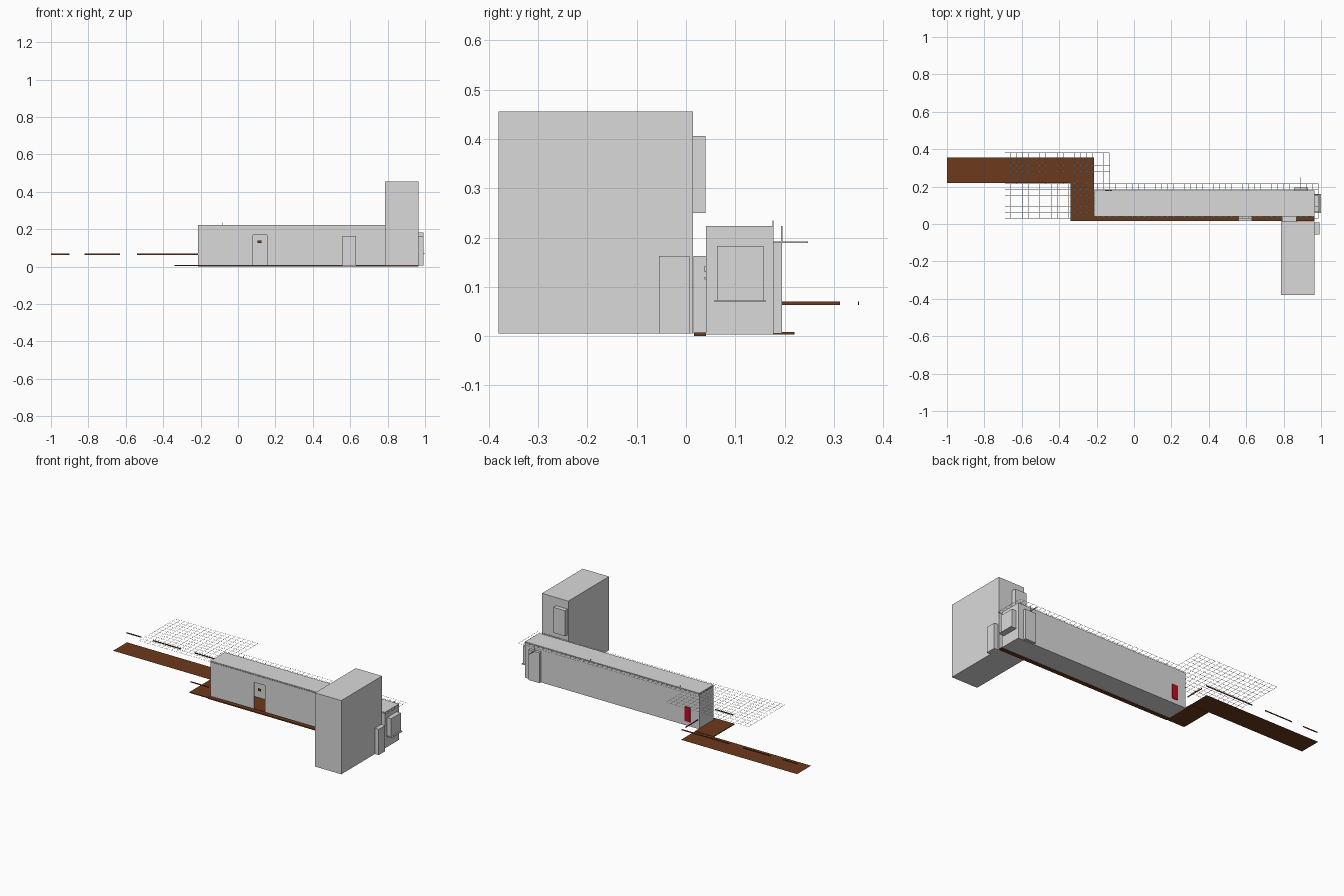
import bpy, bmesh

if "Cube" in bpy.data.objects:
    bpy.data.objects.remove(bpy.data.objects["Cube"])


def mat(name, rgb):
    m = bpy.data.materials.new(name)
    m.diffuse_color = (*rgb, 1)
    m.use_nodes = True
    m.node_tree.nodes["Principled BSDF"].inputs["Base Color"].default_value = m.diffuse_color
    return m


GREY = mat("wall grey", (0.7, 0.7, 0.7))
BROWN = mat("floor brown", (0.155, 0.042, 0.012))
RED = mat("cabinet red", (0.55, 0.003, 0.015))


def boxes(name, items, material):
    """One object from boxes given as (x0, x1, y0, y1, z0, z1)."""
    bm = bmesh.new()
    for x0, x1, y0, y1, z0, z1 in items:
        vs = bmesh.ops.create_cube(bm, size=1)["verts"]
        for v in vs:
            v.co.x = x0 if v.co.x < 0 else x1
            v.co.y = y0 if v.co.y < 0 else y1
            v.co.z = z0 if v.co.z < 0 else z1
    return finish(name, bm, material)


def plates(name, items, material):
    """One object from flat rectangles given as (x0, x1, y0, y1, z)."""
    bm = bmesh.new()
    for x0, x1, y0, y1, z in items:
        bm.faces.new([bm.verts.new(p) for p in
                      ((x0, y0, z), (x1, y0, z), (x1, y1, z), (x0, y1, z))])
    return finish(name, bm, material)


def finish(name, bm, material):
    me = bpy.data.meshes.new(name)
    bm.to_mesh(me)
    bm.free()
    me.materials.append(material)
    ob = bpy.data.objects.new(name, me)
    bpy.context.collection.objects.link(ob)
    return ob


# Long hollow corridor with a doorway in the front wall
X0, X1, Y0, Y1, Z0, Z1, T = -0.215, 0.965, 0.041, 0.178, 0.005, 0.223, 0.003
D0, D1, DZ = 0.08, 0.155, 0.17
boxes("corridor_front_wall", [(X0, D0, Y0, Y0 + T, Z0, Z1),
                              (D1, X1, Y0, Y0 + T, Z0, Z1),
                              (D0, D1, Y0, Y0 + T, DZ, Z1)], GREY)
boxes("corridor_back_wall", [(X0, X1, Y1 - T, Y1, Z0, Z1)], GREY)
boxes("corridor_end_walls", [(X0, X0 + T, Y0 + T, Y1 - T, Z0, Z1),
                             (X1 - T, X1, Y0 + T, Y1 - T, Z0, Z1)], GREY)
boxes("corridor_roof", [(X0, X1, Y0, Y1, Z1 - T, Z1)], GREY)
boxes("corridor_base", [(X0, X1, Y0, Y1, Z0 - 0.002, Z0 + 0.001)], GREY)
boxes("corridor_floor", [(X0 + T, X1 - T, Y0, Y1 - T, Z0 + 0.001, Z0 + 0.004)], BROWN)

# Tower block with its projecting bay and side door
boxes("tower", [(0.787, 0.965, -0.38, 0.014, 0.005, 0.456)], GREY)
boxes("tower_back_bay", [(0.79, 0.87, 0.014, 0.04, 0.25, 0.406)], GREY)
boxes("tower_side_door", [(0.965, 0.991, -0.055, 0.007, 0.005, 0.163)], GREY)

# Corridor door block, end window and sill
boxes("front_door_block", [(0.56, 0.63, 0.015, Y0, 0.005, 0.163)], GREY)
boxes("end_window", [(X1, 0.992, 0.063, 0.157, 0.073, 0.183)], GREY)
boxes("end_window_sill", [(X1, 1.0, 0.058, 0.161, 0.069, 0.073)], GREY)

# Back door with rod and bracket
boxes("back_door", [(0.855, 0.93, Y1, 0.195, 0.005, 0.19)], GREY)
boxes("back_door_rod", [(0.889, 0.893, Y1, 0.248, 0.189, 0.192),
                        (0.889, 0.892, 0.193, 0.196, 0.19, 0.223)], GREY)

# Small plates at the doorway and on the wall, and roof pins
boxes("doorway_plate", [(0.105, 0.125, Y0, Y0 + T, 0.126, 0.14)], BROWN)
boxes("front_wall_plate", [(0.763, 0.778, Y0 - 0.003, Y0, 0.13, 0.142),
                           (0.768, 0.775, Y0 - 0.003, Y0, 0.115, 0.12)], GREY)
boxes("roof_pins", [(x, x + 0.002, Y1 - 0.002, Y1, Z1, 0.235) for x in (-0.086, 0.52)], GREY)
boxes("red_cabinet", [(-0.155, -0.118, Y1, Y1 + 0.005, 0.03, 0.118)], RED)

# Walkway: rear deck, connecting deck and strip along the front
plates("rear_deck", [(-1, X0, 0.22, 0.355, 0.006)], BROWN)
boxes("link_deck", [(-0.34, X0, 0.016, 0.22, 0.003, 0.008)], BROWN)
boxes("front_strip", [(X0, 0.965, 0.016, Y0, 0.0, 0.007)], BROWN)

# Handrails, with gaps along the rear deck
R0, R1 = 0.063, 0.07
boxes("handrails", [(a, b, 0.349, 0.351, R0, R1)
                    for a, b in ((-1, -0.9), (-0.82, -0.63), (-0.54, X0))]
      + [(X0 - 0.002, X0, 0.195, 0.312, R0, R1),
         (-0.34, X0, 0.026, 0.028, R0, R1)], BROWN)

# Overhead wire grid of flat strips, stepped in plan, just under roof level
S, W, ZG = 0.031, 0.001, 0.2224


def grid(x0, x1, y0, y1):
    nx, ny = round((x1 - x0) / S), round((y1 - y0) / S)
    xs = [x0 + (x1 - x0) * i / nx for i in range(nx + 1)]
    ys = [y0 + (y1 - y0) * j / ny for j in range(ny + 1)]
    return ([(x - W, x + W, y0, y1, ZG) for x in xs]
            + [(x0, x1, y - W, y + W, ZG) for y in ys])


plates("wire_grid", grid(-0.69, 0.985, 0.03, 0.216) + grid(-0.69, -0.13, 0.216, 0.38), GREY)
